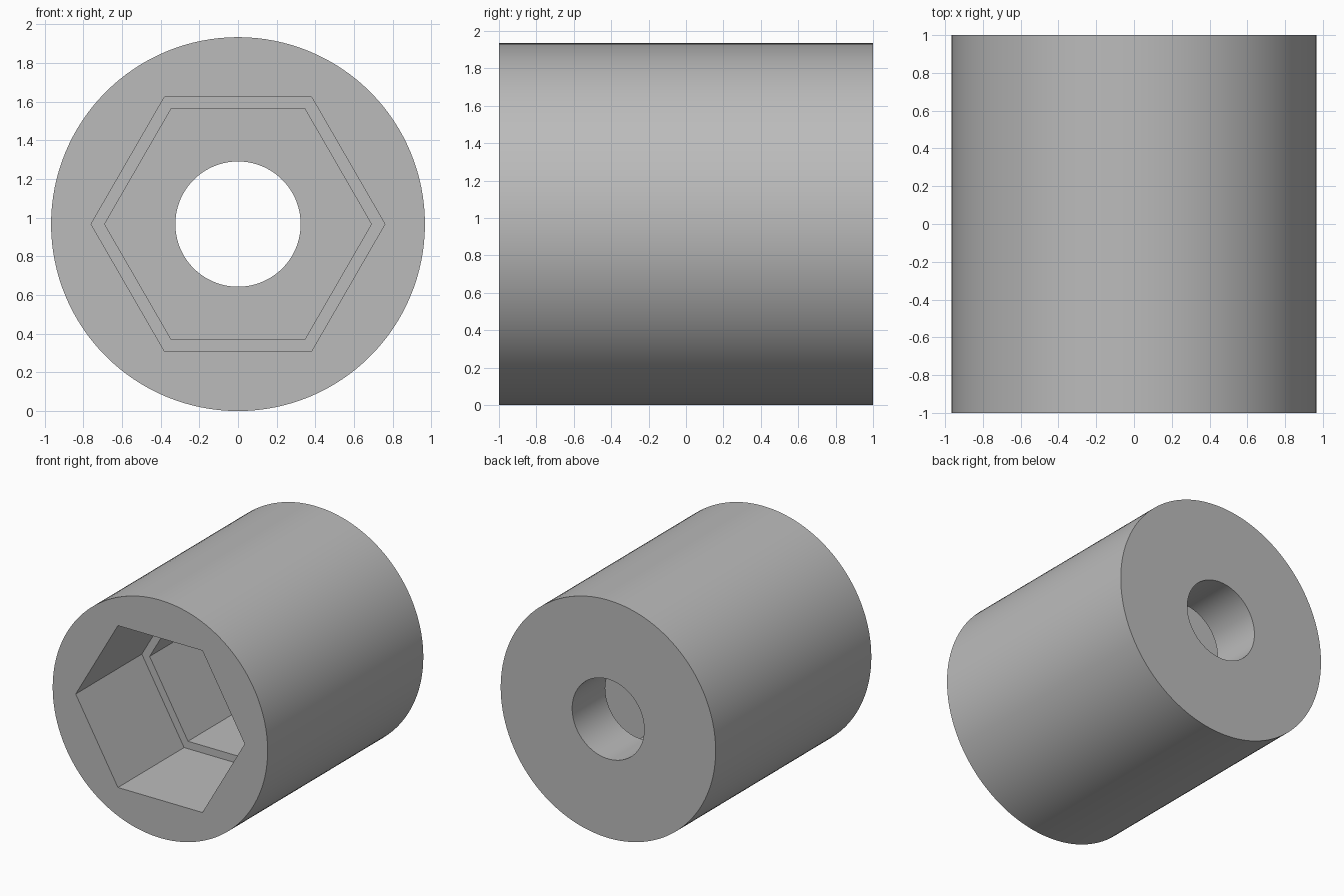
import bpy
import bmesh
from math import cos, sin, tau, radians

cube = bpy.data.objects.get("Cube")
if cube:
    bpy.data.objects.remove(cube, do_unlink=True)

RADIUS = 0.967
ROUND, HEX = 128, 6
FRONT, STEP, FLOOR, BACK = -1.0, -0.15, 0.575, 1.0

grey = bpy.data.materials.new("plain grey")
grey.use_nodes = True
colour = (0.5, 0.5, 0.5, 1)
grey.diffuse_color = colour
grey.node_tree.nodes["Principled BSDF"].inputs["Base Color"].default_value = colour

bm = bmesh.new()


def ring(radius, y, sides):
    """Closed loop of edges around the long axis."""
    verts = [bm.verts.new((radius * cos(tau * i / sides), y,
                           RADIUS + radius * sin(tau * i / sides)))
             for i in range(sides)]
    return [bm.edges.new((v, verts[(i + 1) % sides])) for i, v in enumerate(verts)]


def wall(a, b):
    bmesh.ops.bridge_loops(bm, edges=a + b)


def flat_ring(outer, inner):
    bmesh.ops.triangle_fill(bm, edges=outer + inner, use_beauty=True, normal=(0, -1, 0))


# Outer shell
shell_front = ring(RADIUS, FRONT, ROUND)
shell_back = ring(RADIUS, BACK, ROUND)
wall(shell_front, shell_back)

# Wide hexagonal mouth, then the narrower hexagonal socket
mouth_front, mouth_back = ring(0.76, FRONT, HEX), ring(0.76, STEP, HEX)
socket_front, socket_back = ring(0.69, STEP, HEX), ring(0.69, FLOOR, HEX)
flat_ring(shell_front, mouth_front)
wall(mouth_front, mouth_back)
wall(mouth_back, socket_front)
wall(socket_front, socket_back)

# Round bore through the back
bore_front, bore_back = ring(0.324, FLOOR, ROUND), ring(0.324, BACK, ROUND)
flat_ring(socket_back, bore_front)
wall(bore_front, bore_back)
flat_ring(shell_back, bore_back)

# Merge coplanar triangles and orient everything outward
bmesh.ops.recalc_face_normals(bm, faces=bm.faces)
mesh = bpy.data.meshes.new("socket_body")
bm.to_mesh(mesh)
bm.free()
mesh.materials.append(grey)

body = bpy.data.objects.new("socket_body", mesh)
bpy.context.collection.objects.link(body)
bpy.ops.object.select_all(action="DESELECT")
body.select_set(True)
bpy.context.view_layer.objects.active = body
bpy.ops.object.shade_smooth_by_angle(angle=radians(30))
